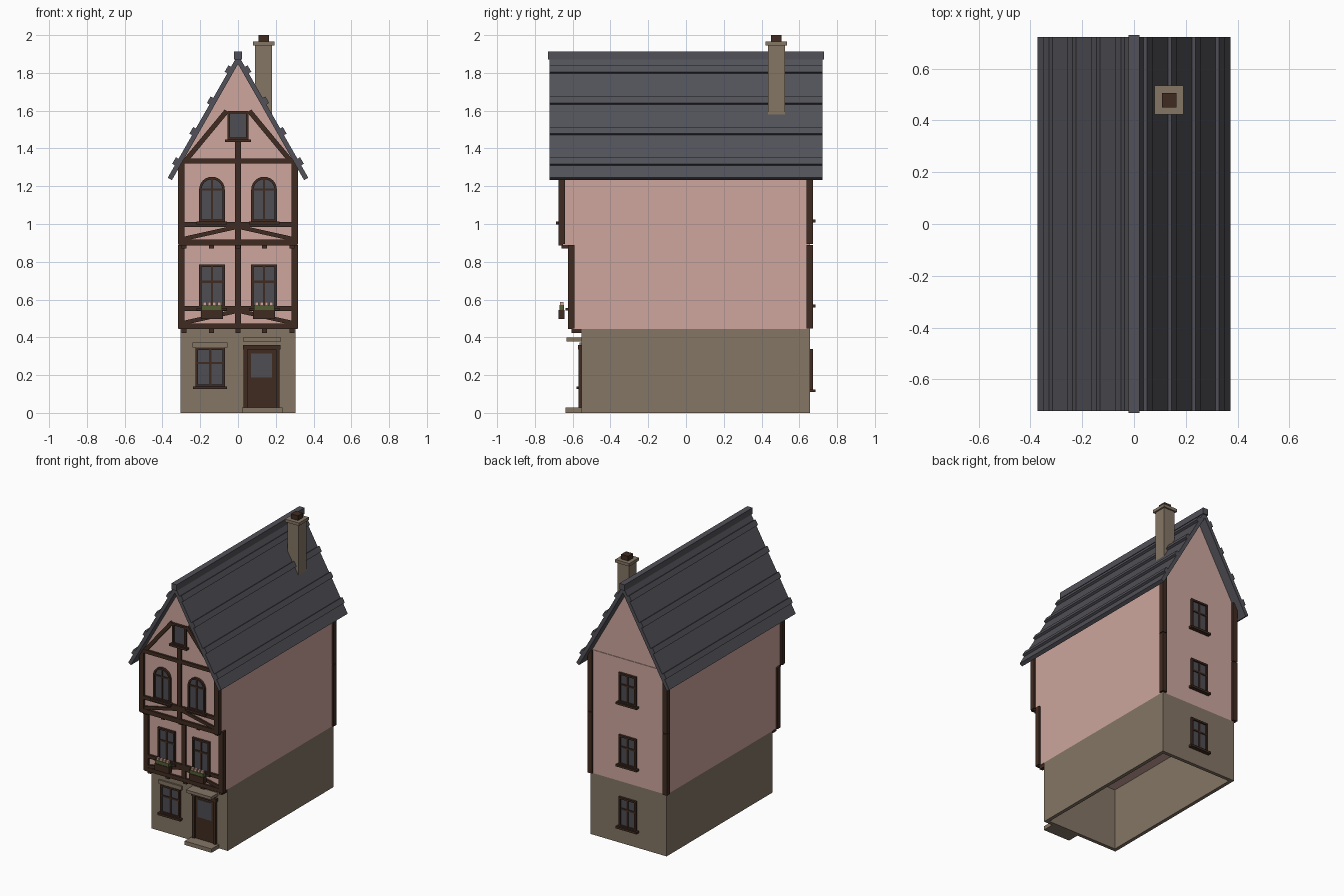
import bpy, bmesh, math
from mathutils import Vector

if "Cube" in bpy.data.objects:
    bpy.data.objects.remove(bpy.data.objects["Cube"])


def mat(name, rgb):
    m = bpy.data.materials.new(name)
    lin = [((c / 255 + 0.055) / 1.055) ** 2.4 for c in rgb]
    m.diffuse_color = (*lin, 1)
    m.use_nodes = True
    m.node_tree.nodes["Principled BSDF"].inputs["Base Color"].default_value = m.diffuse_color
    return m


PLASTER = mat("pink plaster", (205, 166, 157))
STONE = mat("brown stone", (133, 118, 101))
TIMBER = mat("dark timber", (63, 43, 33))
SLATE = mat("grey slate", (81, 81, 88))
GLASS = mat("window glass", (77, 77, 84))
LEAF = mat("leaf green", (84, 94, 52))
FLOWER = mat("pale flowers", (214, 170, 155))


def finish(bm, name, m):
    bmesh.ops.recalc_face_normals(bm, faces=bm.faces)
    me = bpy.data.meshes.new(name)
    bm.to_mesh(me)
    bm.free()
    me.materials.append(m)
    ob = bpy.data.objects.new(name, me)
    bpy.context.collection.objects.link(ob)
    return ob


def prism(name, pts, y0, y1, m):
    """Extrude an xz outline along y."""
    bm = bmesh.new()
    a = [bm.verts.new((x, y0, z)) for x, z in pts]
    b = [bm.verts.new((x, y1, z)) for x, z in pts]
    bm.faces.new(a)
    bm.faces.new(b[::-1])
    n = len(pts)
    for i in range(n):
        j = (i + 1) % n
        bm.faces.new((a[i], b[i], b[j], a[j]))
    return finish(bm, name, m)


def box(name, x0, x1, y0, y1, z0, z1, m):
    return prism(name, [(x0, z0), (x1, z0), (x1, z1), (x0, z1)], y0, y1, m)


def ring(name, outer, inner, y0, y1, m):
    """Frame between two matching xz outlines."""
    bm = bmesh.new()
    loops = [[bm.verts.new((x, y, z)) for x, z in p]
             for p, y in ((outer, y0), (outer, y1), (inner, y1), (inner, y0))]
    n = len(outer)
    for k in range(4):
        p, q = loops[k], loops[(k + 1) % 4]
        for i in range(n):
            j = (i + 1) % n
            bm.faces.new((p[i], p[j], q[j], q[i]))
    return finish(bm, name, m)


def bar(name, p, q, w, y0, y1, m):
    """Slanted timber in the xz plane."""
    p, q = Vector(p), Vector(q)
    d = (q - p).normalized()
    n = Vector((-d.y, d.x)) * w / 2
    return prism(name, [tuple(v) for v in (p + n, p - n, q - n, q + n)], y0, y1, m)


def outline(cx, hw, z0, z1, arch):
    pts = [(cx - hw, z0), (cx + hw, z0)]
    if not arch:
        return pts + [(cx + hw, z1), (cx - hw, z1)]
    zs = z1 - hw
    return pts + [(cx + hw * math.cos(math.pi * i / 12), zs + hw * math.sin(math.pi * i / 12))
                  for i in range(13)]


def window(name, cx, hw, z0, z1, wall, d=-1, arch=False, split=0.61, bars=True):
    y = lambda t: wall + d * t
    f = 0.013
    inner = outline(cx, hw - f, z0 + f, z1 - f, arch)
    ring(name + "_frame", outline(cx, hw, z0, z1, arch), inner, y(-0.005), y(0.016), TIMBER)
    prism(name + "_glass", inner, y(-0.004), y(0.006), GLASS)
    if bars:
        zt = z0 + (z1 - z0) * split
        box(name + "_mullion", cx - 0.006, cx + 0.006, y(0), y(0.012), z0 + f, z1 - f, TIMBER)
        box(name + "_transom", cx - hw + f, cx + hw - f, y(0), y(0.012), zt - 0.006, zt + 0.006, TIMBER)
    box(name + "_sill", cx - hw - 0.013, cx + hw + 0.013, y(-0.005), y(0.028), z0 - 0.012, z0 + 0.003, TIMBER)


# Wall volumes: hollow stone ground floor, two jettied storeys, gable
W, BACK = 0.305, 0.657
G, F1, F2 = -0.553, -0.61, -0.66
t = 0.025
box("ground_front_wall", -W, W, G, G + t, 0, 0.445, STONE)
box("ground_back_wall", -W, W, BACK - t, BACK, 0, 0.445, STONE)
for s, side in ((-1, "left"), (1, "right")):
    box(f"ground_{side}_wall", *sorted((s * W, s * (W - t))), G + t, BACK - t, 0, 0.445, STONE)
box("first_storey", -W, W, F1, BACK, 0.445, 0.89, PLASTER)
box("second_storey", -W, W, F2, BACK, 0.89, 1.335, PLASTER)
prism("gable", [(-W, 1.335), (W, 1.335), (0, 1.862)], F2, BACK - 0.004, PLASTER)

# Corner posts, slightly proud of the walls
for s in (-1, 1):
    x0, x1 = sorted((s * 0.282, s * 0.318))
    for lvl, f, z0, z1 in (("first", F1, 0.447, 0.888), ("second", F2, 0.893, 1.335)):
        box(f"{lvl}_front_post", x0, x1, f - 0.016, f + 0.02, z0, z1, TIMBER)
        box(f"{lvl}_back_post", x0, x1, BACK - 0.02, BACK + 0.016, z0, z1, TIMBER)

# Front rails, centre posts and braces
for lvl, f, rails in (("first", F1, ((0.443, 0.472), (0.54, 0.566))),
                      ("second", F2, ((0.885, 0.917), (0.985, 1.011), (1.32, 1.346)))):
    for i, (z0, z1) in enumerate(rails):
        e = 0.315 if i == 0 else 0.29
        box(f"{lvl}_rail", -e, e, f - 0.015, f + 0.01, z0, z1, TIMBER)
    zb, zt = rails[0][1], rails[1][0]
    for s in (-1, 1):
        bar(f"{lvl}_brace", (s * 0.285, zb + 0.005), (s * 0.012, zt - 0.002), 0.022, f - 0.012, f + 0.005, TIMBER)
box("first_centre_post", -0.016, 0.016, F1 - 0.014, F1 + 0.01, 0.447, 0.888, TIMBER)
box("second_centre_post", -0.016, 0.016, F2 - 0.014, F2 + 0.01, 0.893, 1.436, TIMBER)
for s in (-1, 1):
    bar("gable_brace", (s * 0.278, 1.335), (s * 0.06, 1.598), 0.026, F2 - 0.013, F2 + 0.005, TIMBER)

# Joist ends under each jetty
for x in (-0.285, -0.14, 0, 0.14, 0.285):
    box("lower_joist", x - 0.013, x + 0.013, F1 + 0.003, G + 0.01, 0.422, 0.446, TIMBER)
    box("upper_joist", x - 0.013, x + 0.013, F2 + 0.002, F1 + 0.01, 0.869, 0.892, TIMBER)

# Windows
window("ground_window", -0.147, 0.077, 0.138, 0.345, G)
for cx in (-0.138, 0.138):
    window("first_window", cx, 0.068, 0.553, 0.785, F1)
    window("arched_window", cx, 0.068, 1.01, 1.25, F2, arch=True, split=0.72)
window("attic_window", 0, 0.056, 1.445, 1.597, F2, bars=False)
for z in (0.122, 0.57, 1.02):
    window("back_window", 0, 0.07, z, z + 0.215, BACK, d=1)

# Stone lintel, door hood and step
box("window_lintel", -0.24, -0.056, G - 0.012, G + 0.005, 0.345, 0.373, STONE)
box("door_hood", 0.026, 0.228, -0.632, G + 0.005, 0.377, 0.398, STONE)
box("door_step", 0.02, 0.235, -0.638, G + 0.005, 0, 0.028, STONE)

# Door
for x in (0.04, 0.21):
    box("door_jamb", x - 0.01, x + 0.01, G - 0.016, G + 0.005, 0.028, 0.342, TIMBER)
box("door_head", 0.026, 0.226, G - 0.02, G + 0.005, 0.335, 0.36, TIMBER)
box("door_leaf", 0.05, 0.2, G - 0.006, G + 0.005, 0.028, 0.336, TIMBER)
box("door_glass", 0.07, 0.181, G - 0.01, G, 0.187, 0.315, GLASS)

# Flower boxes
for cx in (-0.138, 0.138):
    box("flower_box", cx - 0.058, cx + 0.058, -0.675, -0.642, 0.498, 0.546, TIMBER)
    box("flower_leaves", cx - 0.054, cx + 0.054, -0.671, -0.646, 0.54, 0.57, LEAF)
    for i in range(4):
        x = cx - 0.039 + i * 0.026
        box("flower", x - 0.009, x + 0.009, -0.667, -0.648, 0.566, 0.586, FLOWER)

# Roof slabs, slate courses and ridge
R = 0.722
d = Vector((0.372, 1.245 - 1.897)).normalized()
for s in (-1, 1):
    pts = [(0, 1.897), (0.372, 1.245), (0.350, 1.232), (0, 1.847)]
    prism("roof_slope", [(s * x, z) for x, z in pts], -R, R, SLATE)
    for zc in (1.328, 1.488, 1.65, 1.815):
        c = Vector(((1.897 - zc) * 0.372 / 0.652, zc)) + Vector((-d.y, d.x)) * 0.005
        p, q = c - d * 0.02, c + d * 0.02
        bar("slate_course", (s * p.x, p.y), (s * q.x, q.y), 0.022, -R, R, SLATE)
box("roof_ridge", -0.021, 0.021, -0.73, 0.73, 1.87, 1.914, SLATE)

# Chimney
for name, h, z0, z1, m in (("chimney_shaft", 0.045, 1.5, 1.946, STONE),
                           ("chimney_cap", 0.056, 1.945, 1.966, STONE),
                           ("chimney_pot", 0.028, 1.96, 2.0, TIMBER)):
    box(name, 0.136 - h, 0.136 + h, 0.478 - h, 0.478 + h, z0, z1, m)
